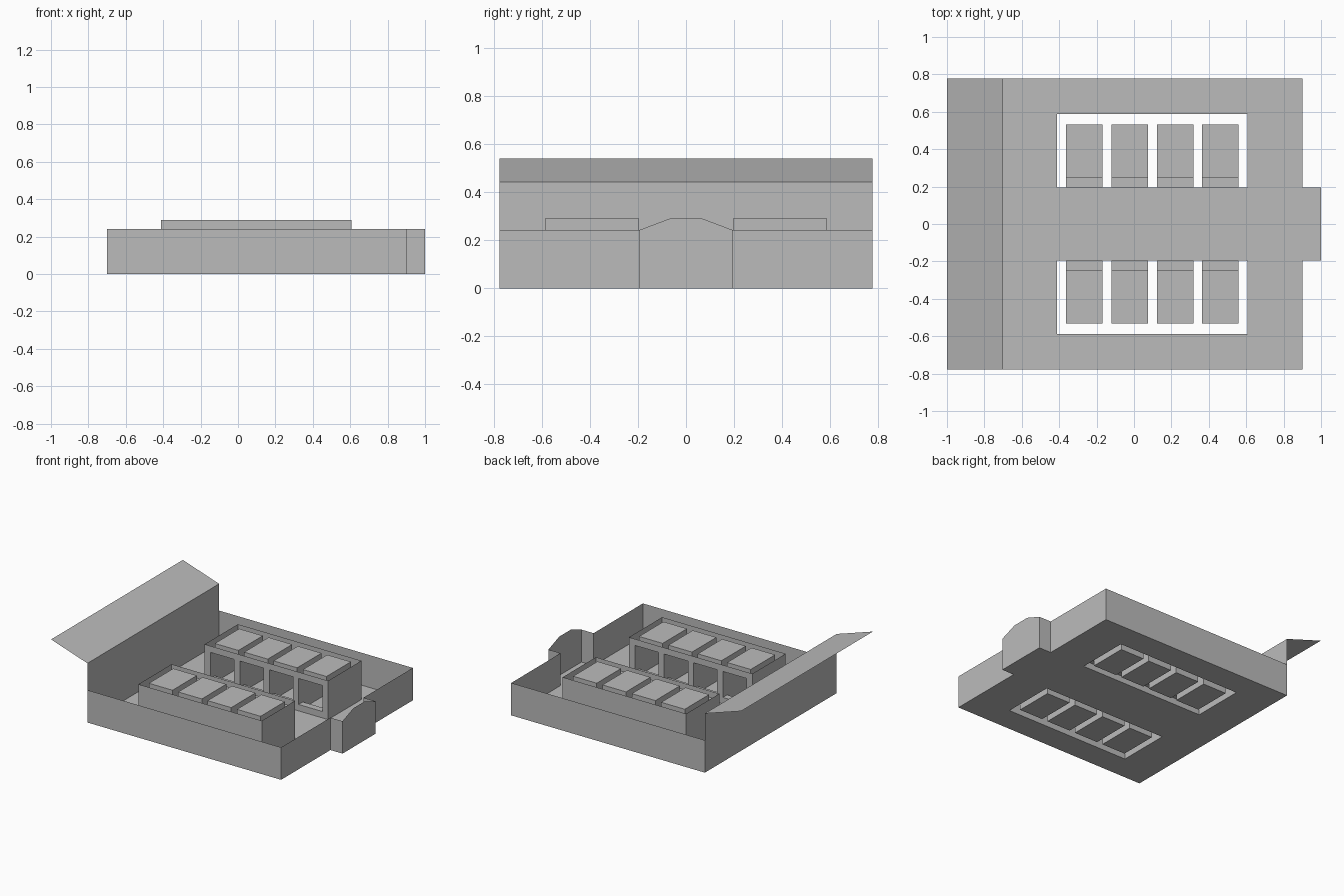
import bpy
import bmesh

if "Cube" in bpy.data.objects:
    bpy.data.objects.remove(bpy.data.objects["Cube"])

card = bpy.data.materials.new("grey_card")
card.diffuse_color = (0.5, 0.5, 0.5, 1)
card.use_nodes = True
card.node_tree.nodes["Principled BSDF"].inputs["Base Color"].default_value = card.diffuse_color

# Main dimensions of the folded sheet
LEFT, RIGHT, TAB, HALF = -0.70, 0.90, 1.00, 0.777   # tray walls
LOW, HIGH = 0.242, 0.29                             # wall and rack heights
BX0, BX1, BY0, BY1 = -0.412, 0.608, 0.195, 0.587    # rack outline
CY0, CY1 = 0.245, 0.533                             # cell depth range
CELLS = [(-0.363 + i * 0.2425, -0.168 + i * 0.2425) for i in range(4)]
WZ0, WZ1 = 0.048, 0.242                             # window heights


def make(name, polys):
    """Thin sheet object from a few polygons."""
    bm = bmesh.new()
    for poly in polys:
        bm.faces.new([bm.verts.new(p) for p in poly])
    bmesh.ops.remove_doubles(bm, verts=bm.verts, dist=1e-5)
    bmesh.ops.recalc_face_normals(bm, faces=bm.faces)
    me = bpy.data.meshes.new(name)
    bm.to_mesh(me)
    bm.free()
    me.materials.append(card)
    ob = bpy.data.objects.new(name, me)
    bpy.context.collection.objects.link(ob)
    return ob


def grid(us, vs, place, is_hole):
    """Flat grid of quads with some cells left open."""
    out = []
    for u0, u1 in zip(us, us[1:]):
        for v0, v1 in zip(vs, vs[1:]):
            if not is_hole((u0 + u1) / 2, (v0 + v1) / 2):
                out.append([place(*p) for p in
                            ((u0, v0), (u1, v0), (u1, v1), (u0, v1))])
    return out


def wall(a, b, z0, z1):
    """Upright quad between two plan points."""
    return [(*a, z0), (*b, z0), (*b, z1), (*a, z1)]


def level(x0, x1, y0, y1, z):
    return [(x0, y0, z), (x1, y0, z), (x1, y1, z), (x0, y1, z)]


# Floor with openings under the two racks, and a tongue at the tab
make("floor", grid(
    [LEFT, BX0, BX1, RIGHT, TAB], [-HALF, -BY1, -BY0, BY0, BY1, HALF],
    lambda x, y: (x, y, 0),
    lambda x, y: (BX0 < x < BX1 and BY0 < abs(y) < BY1)
    or (x > RIGHT and abs(y) > BY0)))

# Tray sides, tall back wall and the slanted lid flap
for s, side in ((-1, "front"), (1, "rear")):
    make(side + "_side_wall", [wall((LEFT, s * HALF), (RIGHT, s * HALF), 0, LOW)])
    make(side + "_end_wall", [
        wall((RIGHT, s * HALF), (RIGHT, s * BY0), 0, LOW),
        wall((RIGHT, s * BY0), (TAB, s * BY0), 0, LOW)])
make("tall_wall", [wall((LEFT, -HALF), (LEFT, HALF), 0, 0.442)])
make("lid_flap", [[(LEFT, -HALF, 0.442), (LEFT, HALF, 0.442),
                   (-1, HALF, 0.54), (-1, -HALF, 0.54)]])

# Closing tab with chamfered top corners
make("closing_tab", [[(TAB, y, z) for y, z in (
    (-BY0, 0), (BY0, 0), (BY0, LOW), (0.068, HIGH), (-0.068, HIGH), (-BY0, LOW))]])

# Two racks, each a shell with four open-fronted cells
window_xs = [BX0] + [x for c in CELLS for x in c] + [BX1]
for s, side in ((-1, "front"), (1, "rear")):
    def in_window(x, z):
        return WZ0 < z < WZ1 and any(a < x < b for a, b in CELLS)

    shell = [wall((BX0, s * BY1), (BX1, s * BY1), 0, HIGH)]
    for x in (BX0, BX1):
        shell.append(wall((x, s * BY0), (x, s * BY1), 0, HIGH))
    shell += grid(window_xs, [0, WZ0, WZ1, HIGH],
                  lambda x, z: (x, s * BY0, z), in_window)
    make(side + "_rack_shell", shell)

    for i, (a, b) in enumerate(CELLS):
        y0, y1, y2 = s * BY0, s * CY0, s * CY1
        polys = [level(a, b, y1, y2, 0), level(a, b, y1, y2, HIGH),
                 wall((a, y2), (b, y2), 0, HIGH),
                 wall((a, y1), (b, y1), 0, WZ0),
                 wall((a, y1), (b, y1), WZ1, HIGH),
                 level(a, b, y0, y1, WZ0), level(a, b, y0, y1, WZ1)]
        for x in (a, b):
            polys += [wall((x, y1), (x, y2), 0, HIGH),
                      wall((x, y0), (x, y1), WZ0, WZ1)]
        make(f"{side}_cell_{i + 1}", polys)
